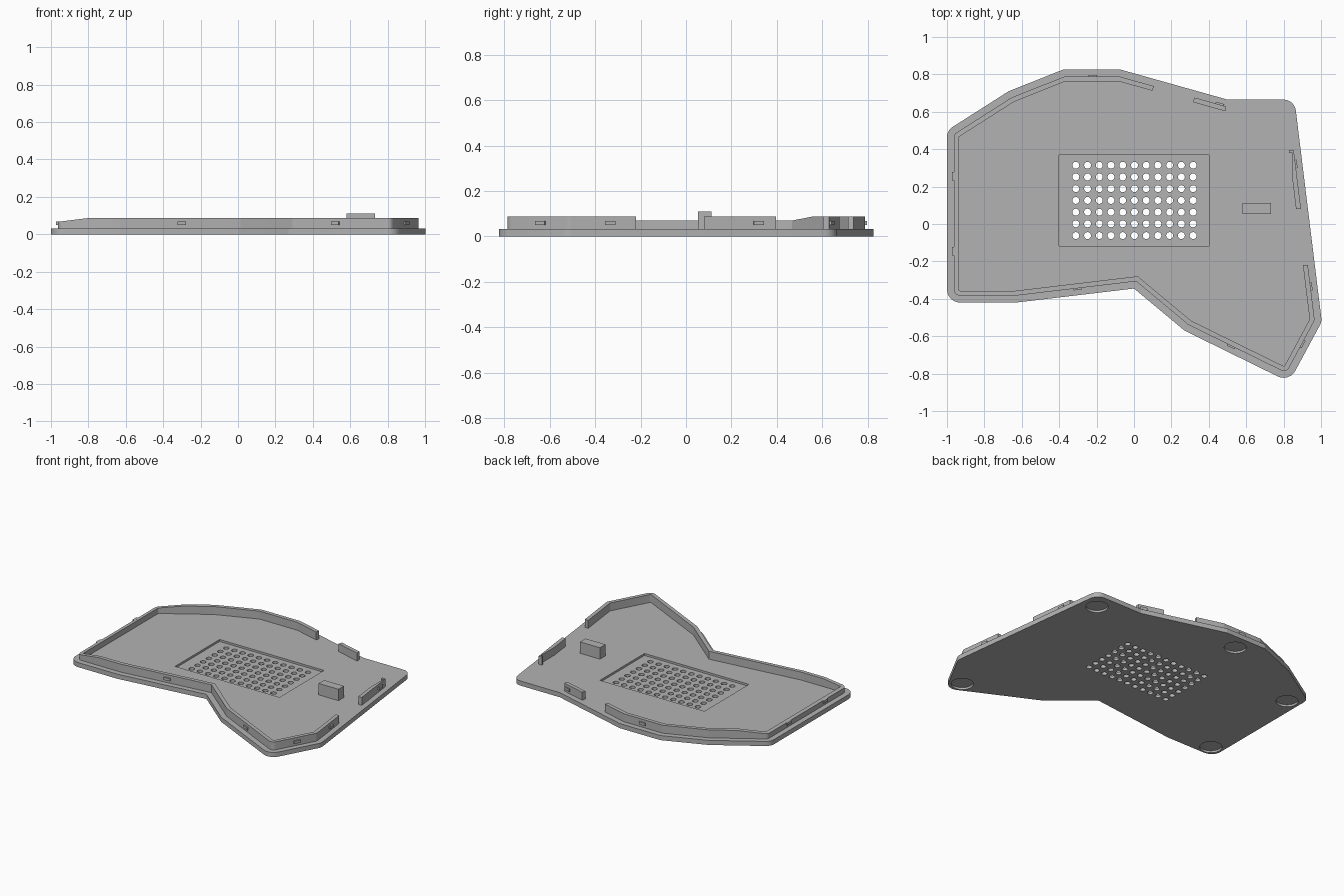
import bpy, bmesh, math
from mathutils import Vector, Matrix

cube = bpy.data.objects.get("Cube")
if cube:
    bpy.data.objects.remove(cube, do_unlink=True)

grey = bpy.data.materials.new("matte grey")
grey.use_nodes = True
grey.diffuse_color = (0.45, 0.45, 0.45, 1)
grey.node_tree.nodes["Principled BSDF"].inputs["Base Color"].default_value = (0.45, 0.45, 0.45, 1)

PLATE_TOP, WALL_TOP, LOW_WALL_TOP = 0.032, 0.087, 0.067
WALL_OUT, WALL_IN = 0.037, 0.063

# Plan of the tray, counter-clockwise: x, y, corner radius
PLAN = [(-1, -0.42, 0.07), (-0.63, -0.42, 0.03), (0, -0.345, 0.02), (0.27, -0.57, 0.03),
        (0.83, -0.845, 0.07), (1.004, -0.522, 0.07), (0.858, 0.665, 0.065), (0.5, 0.665, 0.02),
        (-0.07, 0.825, 0.03), (-0.38, 0.825, 0.03), (-0.67, 0.71, 0.03), (-1, 0.5, 0.065)]


def inset(d):
    """Plan corners moved inwards by d, with mitred joints."""
    pts = [Vector(p[:2]) for p in PLAN]
    out = []
    for i, p in enumerate(pts):
        a = (p - pts[i - 1]).normalized()
        b = (pts[(i + 1) % len(pts)] - p).normalized()
        na, nb = Vector((-a.y, a.x)), Vector((-b.y, b.x))
        out.append(p + (na + nb) * d / (1 + na.dot(nb)))
    return out


def rounded(d, steps=6):
    """Inset plan with each corner replaced by an arc."""
    pts, out = inset(d), []
    for i, p in enumerate(pts):
        r = max(PLAN[i][2] - d, 0.006)
        a = (pts[i - 1] - p).normalized()
        b = (pts[(i + 1) % len(pts)] - p).normalized()
        half = a.angle(b) / 2
        centre = p + (a + b).normalized() * r / math.sin(half)
        start = p + a * r / math.tan(half) - centre
        end = p + b * r / math.tan(half) - centre
        turn = math.atan2(start.cross(end), start.dot(end))
        for k in range(steps + 1):
            out.append(centre + Matrix.Rotation(turn * k / steps, 2) @ start)
    return out


def make(name, bm):
    bmesh.ops.recalc_face_normals(bm, faces=bm.faces)
    mesh = bpy.data.meshes.new(name)
    bm.to_mesh(mesh)
    bm.free()
    mesh.materials.append(grey)
    obj = bpy.data.objects.new(name, mesh)
    bpy.context.collection.objects.link(obj)
    return obj


def box(bm, lo, hi, turn=0.0):
    lo, hi = Vector(lo), Vector(hi)
    m = (Matrix.Translation((lo + hi) / 2) @ Matrix.Rotation(turn, 4, 'Z')
         @ Matrix.Diagonal((*(hi - lo), 1)))
    bmesh.ops.create_cube(bm, size=1, matrix=m)


def cylinder(bm, x, y, z0, z1, r, sides):
    bmesh.ops.create_cone(bm, cap_ends=True, segments=sides, radius1=r, radius2=r, depth=z1 - z0,
                          matrix=Matrix.Translation((x, y, (z0 + z1) / 2)))


def prism(bm, profile, move):
    face = bm.faces.new([bm.verts.new(p) for p in profile])
    ext = bmesh.ops.extrude_face_region(bm, geom=[face])
    bmesh.ops.translate(bm, vec=move, verts=[v for v in ext["geom"] if isinstance(v, bmesh.types.BMVert)])


def cut(obj, bm):
    """Subtract the shapes in bm from obj and discard them."""
    cutter = make("cutter", bm)
    cutter.hide_render = True
    mod = obj.modifiers.new("cut", 'BOOLEAN')
    mod.operation, mod.solver, mod.object = 'DIFFERENCE', 'EXACT', cutter
    select(obj)
    bpy.ops.object.modifier_apply(modifier=mod.name)
    bpy.data.objects.remove(cutter, do_unlink=True)


def select(obj):
    bpy.ops.object.select_all(action='DESELECT')
    obj.select_set(True)
    bpy.context.view_layer.objects.active = obj


# Base plate
bm = bmesh.new()
prism(bm, [(p.x, p.y, 0) for p in rounded(0)], (0, 0, PLATE_TOP))
plate = make("base_plate", bm)

# Shallow recess in the floor
bm = bmesh.new()
box(bm, (-0.4, -0.117, 0.018), (0.4, 0.37, 0.1))
cut(plate, bm)

# Vent holes and round foot pockets underneath
bm = bmesh.new()
for i in range(11):
    for j in range(7):
        cylinder(bm, -0.311 + 0.0627 * i, -0.062 + 0.0627 * j, -0.05, 0.1, 0.0185, 20)
for x, y in [(0.765, 0.55), (0.79, -0.735), (-0.23, 0.715), (-0.91, 0.41), (-0.915, -0.34)]:
    cylinder(bm, x, y, -0.05, 0.014, 0.07, 40)
cut(plate, bm)

# Rim wall ring
bm = bmesh.new()
outer, inner = rounded(WALL_OUT), rounded(WALL_IN)
rows = [[bm.verts.new((p.x, p.y, z)) for p in loop]
        for loop, z in [(outer, PLATE_TOP), (outer, WALL_TOP), (inner, WALL_TOP), (inner, PLATE_TOP)]]
n = len(outer)
for r in range(4):
    a, b = rows[r], rows[(r + 1) % 4]
    for i in range(n):
        j = (i + 1) % n
        bm.faces.new((a[i], a[j], b[j], b[i]))
wall = make("rim_wall", bm)

# Gaps in the rim
bm = bmesh.new()
box(bm, (0.1, 0.55, 0), (0.325, 0.85, 0.2), math.radians(-15.7))
box(bm, (0.49, 0.395, 0), (1.1, 0.9, 0.2))
box(bm, (0.8, -0.22, 0), (1.1, 0.08, 0.2))
box(bm, (0.7, 0.07, 0), (0.848, 0.38, 0.2))
cut(wall, bm)

# Rim slopes down towards the right side
bm = bmesh.new()
slope = (WALL_TOP - LOW_WALL_TOP) / 0.16
prism(bm, [(-1.1, -1, WALL_TOP - 0.3 * slope), (-0.8, -1, WALL_TOP), (-0.8, -1, 0.2), (-1.1, -1, 0.2)], (0, 2, 0))
cut(wall, bm)

# Snap clips along the outside of the rim
bm = bmesh.new()
corners = inset(WALL_OUT)
for spot in [(-0.22, 0.8), (0.46, 0.645), (0.86, 0.32), (0.94, -0.335), (0.9, -0.64),
             (0.52, -0.655), (-0.3, -0.355), (-0.97, 0.255), (-0.97, -0.145)]:
    best = None
    for i, a in enumerate(corners):
        b = corners[(i + 1) % len(corners)]
        t = min(max((Vector(spot) - a).dot(b - a) / (b - a).length_squared, 0), 1)
        q = a.lerp(b, t)
        gap = (q - Vector(spot)).length
        if best is None or gap < best[0]:
            best = (gap, q, b - a)
    q, d = best[1], best[2]
    box(bm, (q.x - 0.023, q.y - 0.009, 0.05), (q.x + 0.023, q.y + 0.009, 0.068), math.atan2(d.y, d.x))
make("snap_clips", bm)

# Support block
bm = bmesh.new()
box(bm, (0.58, 0.053, PLATE_TOP), (0.733, 0.113, 0.111))
make("support_block", bm)

for obj in (plate, wall):
    select(obj)
    bpy.ops.object.shade_smooth_by_angle(angle=math.radians(20))
